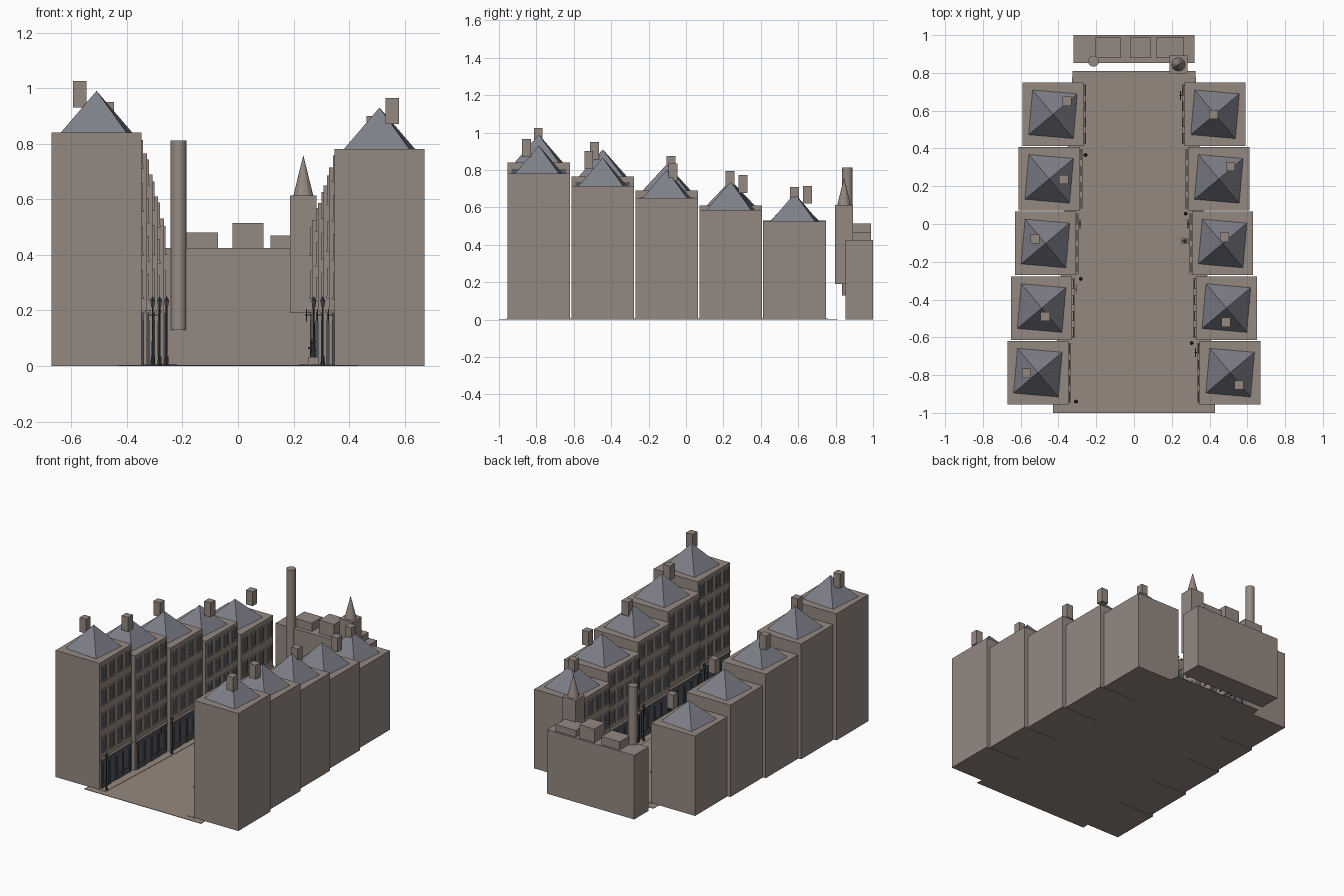
import bpy, bmesh, math
from mathutils import Matrix, Vector

if "Cube" in bpy.data.objects:
    bpy.data.objects.remove(bpy.data.objects["Cube"])


def material(name, rgb):
    m = bpy.data.materials.new(name)
    m.diffuse_color = (*rgb, 1)
    m.use_nodes = True
    m.node_tree.nodes["Principled BSDF"].inputs["Base Color"].default_value = m.diffuse_color
    return m


WALL = material("warm grey stone", (0.30, 0.25, 0.222))
PAVE = material("street stone", (0.30, 0.25, 0.21))
SLATE = material("roof slate", (0.21, 0.215, 0.25))
GLASS = material("dark glass", (0.09, 0.098, 0.118))
SHOP = material("shop paint", (0.075, 0.08, 0.095))
IRON = material("dark iron", (0.045, 0.047, 0.055))


def make_object(name, bm, *mats):
    mesh = bpy.data.meshes.new(name)
    bm.to_mesh(mesh)
    bm.free()
    for m in mats:
        mesh.materials.append(m)
    ob = bpy.data.objects.new(name, mesh)
    bpy.context.collection.objects.link(ob)
    return ob


def add_box(bm, x0, x1, y0, y1, z0, z1, mat=0):
    size = (abs(x1 - x0), abs(y1 - y0), z1 - z0)
    centre = ((x0 + x1) / 2, (y0 + y1) / 2, (z0 + z1) / 2)
    made = bmesh.ops.create_cube(bm, size=1, matrix=Matrix.Translation(centre) @ Matrix.Diagonal((*size, 1)))
    for f in {f for v in made["verts"] for f in v.link_faces}:
        f.material_index = mat


def add_cone(bm, x, y, z0, z1, r0, r1, sides, turn=0.0):
    place = Matrix.Translation((x, y, (z0 + z1) / 2)) @ Matrix.Rotation(turn, 4, 'Z')
    bmesh.ops.create_cone(bm, cap_ends=True, segments=sides, radius1=r0, radius2=r1,
                          depth=z1 - z0, matrix=place)


def box(name, mat, *bounds):
    bm = bmesh.new()
    add_box(bm, *bounds)
    return make_object(name, bm, mat)


def cone(name, mat, *args):
    bm = bmesh.new()
    add_cone(bm, *args)
    return make_object(name, bm, mat)


# Tapering street with a thin raised pavement along each side
def slab(name, corners, z0, z1):
    bm = bmesh.new()
    face = bm.faces.new([bm.verts.new((x, y, z0)) for x, y in corners])
    top = bmesh.ops.extrude_face_region(bm, geom=[face])["geom"]
    bmesh.ops.translate(bm, verts=[v for v in top if isinstance(v, bmesh.types.BMVert)],
                        vec=(0, 0, z1 - z0))
    bmesh.ops.recalc_face_normals(bm, faces=bm.faces)
    return make_object(name, bm, PAVE)


slab("street", [(-0.43, -1), (0.43, -1), (0.325, 0.81), (-0.325, 0.81)], 0, 0.003)
for s in (-1, 1):
    slab("pavement", [(s * 0.30, -0.96), (s * 0.36, -0.96), (s * 0.28, 0.76), (s * 0.22, 0.76)],
         0.003, 0.005)


def facade(name, side, face_x, y0, y1, h):
    """Windows and shopfront on the street wall."""
    bm = bmesh.new()

    def plate(a, b, z0, z1, depth, mat):
        add_box(bm, face_x + side * 0.002, face_x - side * depth, a, b, z0, z1, mat)

    width = y1 - y0
    # Shopfront: painted panel, glazing, pilasters and cornice
    plate(y0 + 0.025, y1 - 0.025, 0.005, 0.165, 0.003, 1)
    plate(y0 + 0.015, y1 - 0.015, 0.165, 0.192, 0.007, 2)
    plate(y0 + 0.01, y1 - 0.01, 0.192, 0.202, 0.014, 0)
    for i in range(5):
        c = y0 + 0.025 + (width - 0.05) * i / 4
        plate(c - 0.006, c + 0.006, 0.003, 0.165, 0.008, 2)
    for i in range(4):
        c = y0 + 0.025 + (width - 0.05) * (i + 0.5) / 4
        if i != 1:
            plate(c - 0.03, c + 0.03, 0.003, 0.04, 0.006, 2)
    # Upper windows: pane, glazing bar, sill and lintel
    floors = max(2, round((h - 0.2) / 0.15))
    step = (h - 0.215) / floors
    for k in range(floors):
        z0 = 0.215 + step * (k + 0.22)
        z1 = z0 + step * 0.56
        for i in range(4):
            c = y0 + width * (i + 0.5) / 4
            plate(c - 0.02, c + 0.02, z0, z1, 0.003, 1)
            plate(c - 0.02, c + 0.02, (z0 + z1) / 2 - 0.002, (z0 + z1) / 2 + 0.002, 0.005, 0)
            plate(c - 0.026, c + 0.026, z0 - 0.008, z0, 0.009, 0)
            plate(c - 0.026, c + 0.026, z1, z1 + 0.008, 0.006, 0)
            for e in (-1, 1):
                plate(c + e * 0.02, c + e * 0.024, z0, z1, 0.006, 0)
    make_object(name, bm, WALL, GLASS, SHOP)


# Two terraces of town houses stepping down towards the back
heights = {-1: (0.84, 0.765, 0.69, 0.61, 0.53), 1: (0.78, 0.715, 0.65, 0.587, 0.525)}
stacks = {-1: ((-0.57, -0.79), (-0.47, -0.49), (-0.525, -0.08), (-0.372, 0.235), (-0.355, 0.65)),
          1: ((0.555, -0.853), (0.487, -0.52), (0.48, -0.07), (0.51, 0.305), (0.42, 0.58))}
for side in (-1, 1):
    for i, h in enumerate(heights[side]):
        yc = -0.787 + 0.342 * i
        y0, y1 = yc - 0.168, yc + 0.168
        inner, outer = side * (0.347 - 0.02 * i), side * (0.671 - 0.02 * i)
        xc = (inner + outer) / 2
        box("house_wall", WALL, inner, outer, y0, y1, 0, h)
        rise = 0.15 - (0.005 * i if side < 0 else 0)
        cone("house_roof", SLATE, xc, yc, h, h + rise, 0.168, 0, 4, math.radians(40))
        cx, cy = stacks[side][i]
        box("house_chimney", WALL, cx - 0.024, cx + 0.024, cy - 0.024, cy + 0.024,
            h + 0.09, h + 0.185)
        facade("house_facade", side, inner, y0, y1, h)

# Hanging shop signs on wall brackets
for side, row, y in ((-1, 1, -0.345), (-1, 2, 0.0), (1, 0, -0.68), (1, 2, 0.0), (1, 4, 0.68)):
    x = side * (0.347 - 0.02 * row)
    bm = bmesh.new()
    add_box(bm, x, x - side * 0.026, y - 0.002, y + 0.002, 0.182, 0.186)
    add_box(bm, x - side * 0.019, x - side * 0.023, y - 0.024, y + 0.024, 0.160, 0.205)
    make_object("hanging_sign", bm, SHOP)

# Street lamps
for x, y in ((-0.307, -0.94), (-0.282, -0.29), (-0.257, 0.365), (0.305, -0.63), (0.273, 0.055)):
    bm = bmesh.new()
    add_cone(bm, x, y, 0.003, 0.035, 0.008, 0.006, 8)
    add_cone(bm, x, y, 0.035, 0.212, 0.0035, 0.003, 8)
    make_object("lamp_post", bm, IRON)
    cone("lamp_lantern", GLASS, x, y, 0.212, 0.236, 0.006, 0.010, 6)
    cone("lamp_cap", IRON, x, y, 0.236, 0.250, 0.011, 0.001, 6)

# Water pump on a stone base
px, py = 0.27, -0.09
box("pump_base", WALL, px - 0.019, px + 0.019, py - 0.017, py + 0.017, 0.003, 0.032)
bm = bmesh.new()
add_cone(bm, px, py, 0.032, 0.085, 0.010, 0.007, 8)
bmesh.ops.create_uvsphere(bm, u_segments=8, v_segments=6, radius=0.010,
                          matrix=Matrix.Translation((px, py, 0.088)))
add_box(bm, px - 0.018, px, py - 0.003, py + 0.003, 0.062, 0.068)
make_object("pump_body", bm, IRON)

# Mill at the end of the street with rooftop blocks
box("mill_wall", WALL, -0.32, 0.32, 0.852, 1.0, 0, 0.425)
for x0, x1, z in ((-0.205, -0.072, 0.48), (-0.02, 0.091, 0.515), (0.117, 0.265, 0.469)):
    box("mill_roof_block", WALL, x0, x1, 0.878, 0.988, 0.425, z)

# Tall round mill chimney
stack = cone("mill_chimney", WALL, -0.214, 0.862, 0.13, 0.812, 0.029, 0.029, 24)

# Square tower with a pointed spire
box("tower_wall", WALL, 0.187, 0.283, 0.796, 0.892, 0.19, 0.613)
spire = cone("tower_spire", WALL, 0.235, 0.845, 0.613, 0.758, 0.036, 0, 12)

for ob in (stack,):
    bpy.context.view_layer.objects.active = ob
    ob.select_set(True)
    bpy.ops.object.shade_smooth_by_angle(angle=math.radians(35))
    ob.select_set(False)
